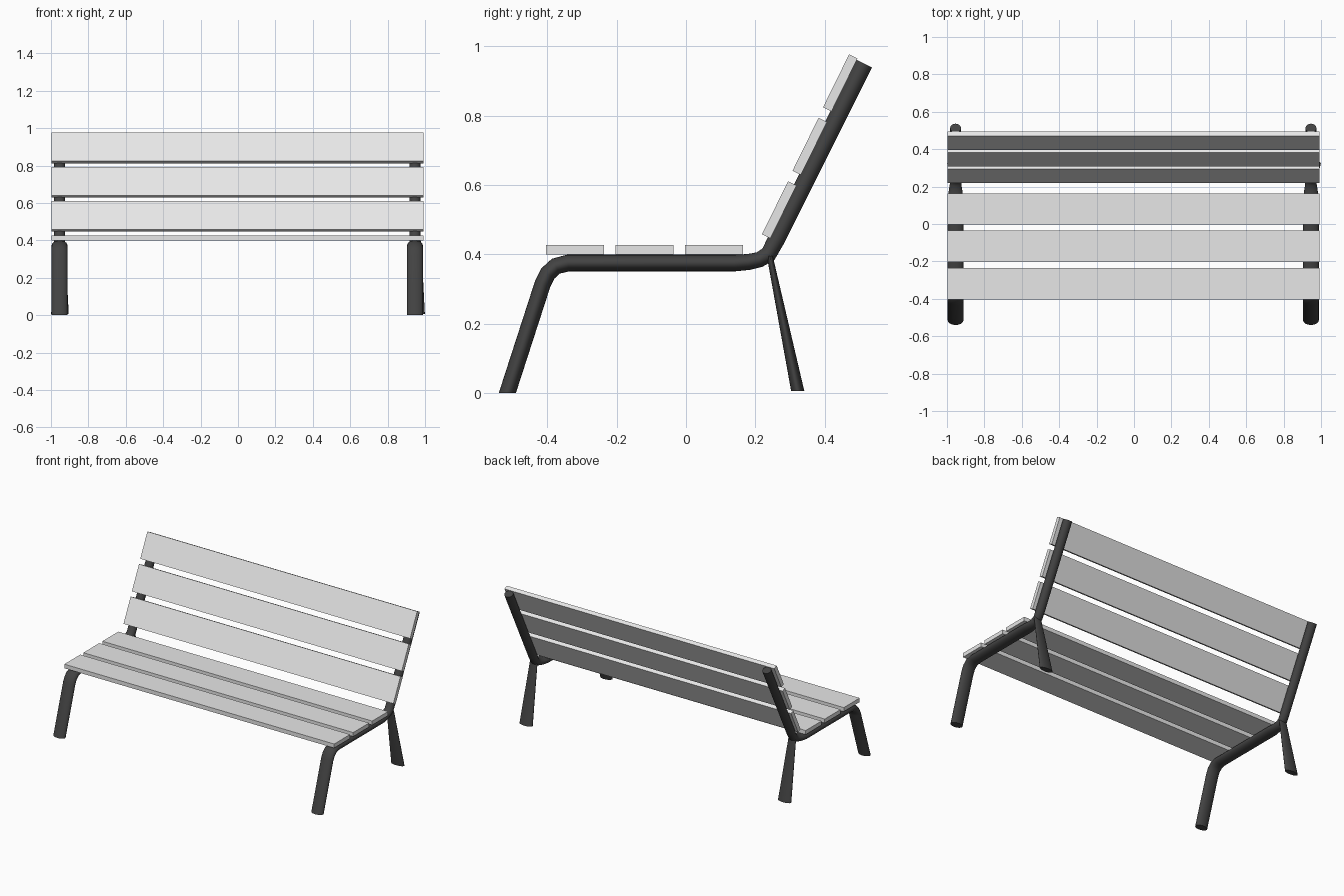
import bpy, bmesh
from math import cos, sin, tau, radians
from mathutils import Vector, Matrix

cube = bpy.data.objects.get("Cube")
if cube:
    bpy.data.objects.remove(cube, do_unlink=True)


def material(name, value):
    mat = bpy.data.materials.new(name)
    mat.use_nodes = True
    colour = (value, value, value, 1)
    mat.diffuse_color = colour
    mat.node_tree.nodes["Principled BSDF"].inputs["Base Color"].default_value = colour
    return mat


LIGHT = material("light grey slats", 0.8)
DARK = material("dark metal", 0.055)
SIDES = 24


def finish(bm, name, mat, smooth=False):
    bmesh.ops.recalc_face_normals(bm, faces=bm.faces)
    mesh = bpy.data.meshes.new(name)
    bm.to_mesh(mesh)
    bm.free()
    mesh.materials.append(mat)
    obj = bpy.data.objects.new(name, mesh)
    bpy.context.collection.objects.link(obj)
    if smooth:
        bpy.ops.object.select_all(action='DESELECT')
        obj.select_set(True)
        bpy.context.view_layer.objects.active = obj
        bpy.ops.object.shade_smooth_by_angle(angle=radians(40))
    return obj


def loft(name, x, stations):
    """Capped tube through elliptical rings: (centre y, z), (half-axis y, z), half width in x."""
    bm = bmesh.new()
    rings = []
    for (y, z), (ay, az), half_x in stations:
        angles = [tau * i / SIDES for i in range(SIDES)]
        rings.append([bm.verts.new((x + half_x * cos(a), y + ay * sin(a), z + az * sin(a)))
                      for a in angles])
    for low, high in zip(rings, rings[1:]):
        for i in range(SIDES):
            j = (i + 1) % SIDES
            bm.faces.new((low[i], low[j], high[j], high[i]))
    bm.faces.new(rings[0])
    bm.faces.new(rings[-1])
    return finish(bm, name, DARK, smooth=True)


def mitred(path, foot_flat=True):
    """Turn (y, z, half thickness, half width) path points into mitred rings."""
    pts = [Vector(p[:2]) for p in path]
    stations = []
    for i, (_, _, thick, half_x) in enumerate(path):
        before = (pts[i] - pts[max(i - 1, 0)]).normalized()
        after = (pts[min(i + 1, len(pts) - 1)] - pts[i]).normalized()
        tangent = (before + after).normalized()
        normal = Vector((-tangent.y, tangent.x))
        ref = after if after.length else before
        axis = normal * thick / max(abs(tangent.dot(ref)), 0.5)
        if i == 0 and foot_flat:
            axis = Vector((-thick / tangent.y, 0))
        stations.append((pts[i], axis, half_x))
    return stations


def slat(name, y, z, width, tilt):
    """Plank whose lower front edge is at (y, z), running up along the tilt."""
    bm = bmesh.new()
    bmesh.ops.create_cube(bm, size=1)
    thick = 0.027
    bmesh.ops.scale(bm, vec=(1.987, width, thick), verts=bm.verts)
    bmesh.ops.translate(bm, vec=(-0.003, width / 2, -thick / 2), verts=bm.verts)
    bmesh.ops.rotate(bm, matrix=Matrix.Rotation(tilt, 3, 'X'), verts=bm.verts)
    bmesh.ops.translate(bm, vec=(0, y, z), verts=bm.verts)
    finish(bm, name, LIGHT)


# Seat and back planks
for n in range(3):
    slat(f"seat_slat_{n + 1}", -0.403 + 0.2 * n, 0.427, 0.167, 0)
    slat(f"back_slat_{n + 1}", 0.219 + 0.088 * n, 0.458 + 0.183 * n, 0.17, radians(63.8))

# Bent side frames: front leg, seat rail and back post in one tube
frame_path = [
    (-0.515, 0.0, 0.0235, 0.042),
    (-0.413, 0.315, 0.0235, 0.042),
    (-0.398, 0.345, 0.0235, 0.042),
    (-0.375, 0.366, 0.0235, 0.042),
    (-0.34, 0.375, 0.024, 0.042),
    (0.14, 0.375, 0.024, 0.042),
    (0.18, 0.378, 0.023, 0.036),
    (0.212, 0.385, 0.022, 0.031),
    (0.238, 0.401, 0.023, 0.029),
    (0.262, 0.446, 0.025, 0.029),
    (0.513, 0.95, 0.026, 0.029),
]
for side, label in ((1, "left"), (-1, "right")):
    loft(f"{label}_frame", side * 0.95 - 0.004, mitred(frame_path))
    # Rear leg, flared towards the foot
    loft(f"{label}_rear_leg", side * 0.952, [
        ((0.322, 0.006), (0.019, 0), 0.047),
        ((0.245, 0.378), (0.009, 0), 0.028),
        ((0.242, 0.396), (0.009, 0), 0.027),
    ])
